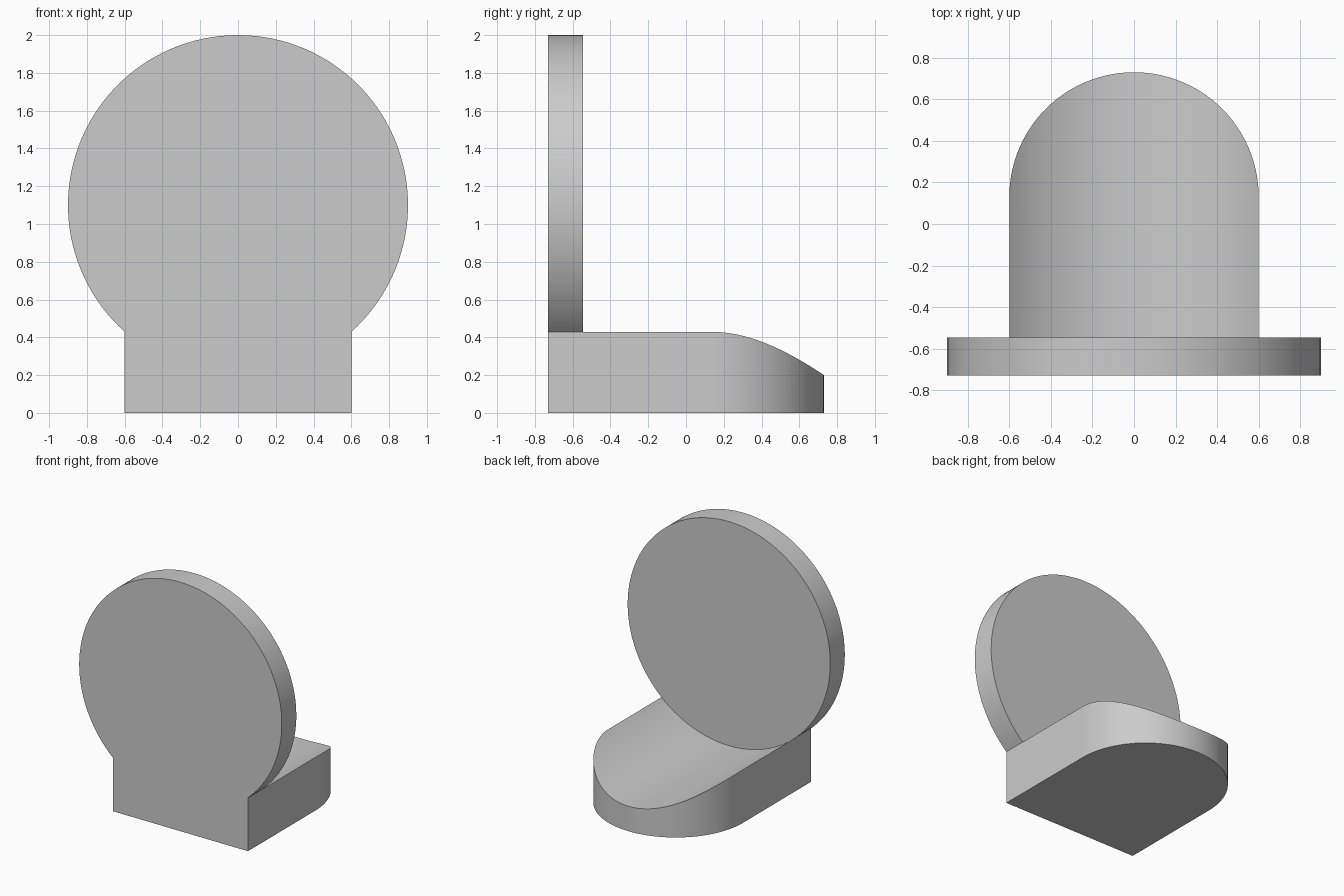
import bpy, bmesh, math

cube = bpy.data.objects.get("Cube")
if cube:
    bpy.data.objects.remove(cube, do_unlink=True)

DISC_R, DISC_Z = 0.9, 1.1          # upright disc
HALF_W, ROUND_Y = 0.6, 0.13        # base half width, centre of rounded end
FRONT, PLATE = -0.73, -0.545       # front and rear plane of the disc
STEPS = 96

grey = bpy.data.materials.new("light_grey")
colour = (0.6, 0.6, 0.6, 1)
grey.use_nodes = True
grey.diffuse_color = colour
grey.node_tree.nodes["Principled BSDF"].inputs["Base Color"].default_value = colour

bm = bmesh.new()


def vert(x, y, z):
    return bm.verts.new((x, y, z))


# Base columns: hollowed top follows the disc's radius, plan ends in a half circle
inner, top, bottom = [], [], []
for i in range(STEPS + 1):
    t = math.pi * i / STEPS
    x, y = -HALF_W * math.cos(t), ROUND_Y + HALF_W * math.sin(t)
    z = DISC_Z - math.sqrt(DISC_R ** 2 - x ** 2)
    inner.append(vert(x, PLATE, z))
    top.append(vert(x, y, z))
    bottom.append(vert(x, y, 0))

# Exposed disc rim, from the right-hand base corner over the top to the other
start = -math.acos(HALF_W / DISC_R)
sweep = math.pi - 2 * start
angles = [start + sweep * i / STEPS for i in range(STEPS + 1)]
rim = [(DISC_R * math.cos(a), DISC_Z + DISC_R * math.sin(a)) for a in angles]
rim_front = [vert(x, FRONT, z) for x, z in rim]
rim_back = [inner[-1]] + [vert(x, PLATE, z) for x, z in rim[1:-1]] + [inner[0]]
foot_a, foot_b = vert(-HALF_W, FRONT, 0), vert(HALF_W, FRONT, 0)


def strip(a, b):
    for i in range(len(a) - 1):
        bm.faces.new((a[i], a[i + 1], b[i + 1], b[i]))


strip(inner, top)             # trough
strip(top, bottom)            # rounded wall
strip(rim_front, rim_back)    # disc edge
bm.faces.new(rim_front + [foot_a, foot_b])                              # front
bm.faces.new(rim_back + inner[1:-1])                                    # disc rear
bm.faces.new(bottom + [foot_b, foot_a])                                 # underside
bm.faces.new((foot_b, rim_front[0], inner[-1], top[-1], bottom[-1]))    # sides
bm.faces.new((foot_a, rim_front[-1], inner[0], top[0], bottom[0]))
bmesh.ops.recalc_face_normals(bm, faces=bm.faces)

mesh = bpy.data.meshes.new("disc_and_cradle_base")
bm.to_mesh(mesh)
bm.free()
mesh.materials.append(grey)
obj = bpy.data.objects.new("disc_and_cradle_base", mesh)
bpy.context.collection.objects.link(obj)

bpy.ops.object.select_all(action='DESELECT')
obj.select_set(True)
bpy.context.view_layer.objects.active = obj
bpy.ops.object.shade_smooth_by_angle(angle=math.radians(25))
